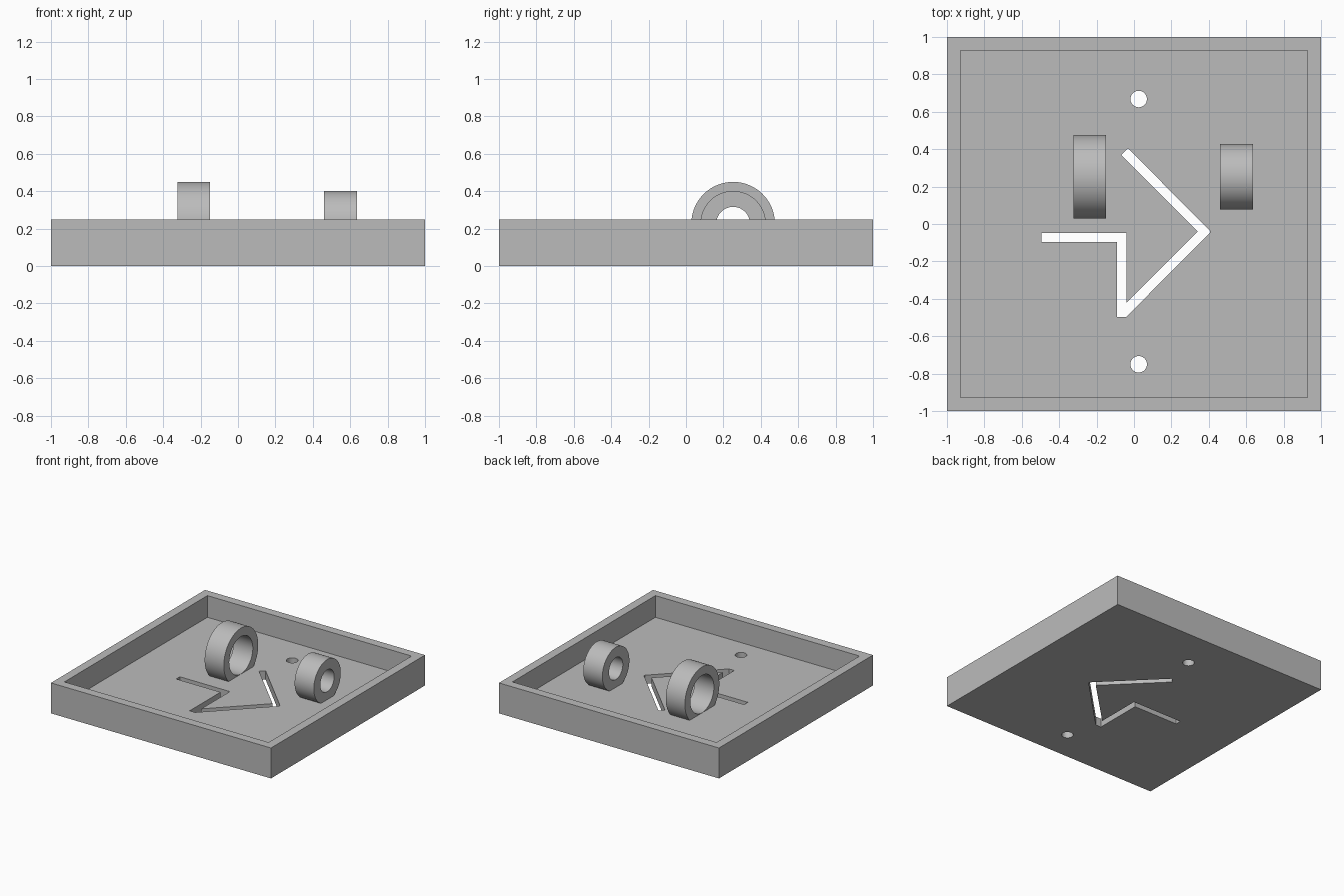
import bpy, bmesh
from math import radians

if "Cube" in bpy.data.objects:
    bpy.data.objects.remove(bpy.data.objects["Cube"], do_unlink=True)

grey = bpy.data.materials.new("plain grey")
grey.use_nodes = True
colour = (0.5, 0.5, 0.5, 1)
grey.diffuse_color = colour
grey.node_tree.nodes["Principled BSDF"].inputs["Base Color"].default_value = colour

HEIGHT, WALL, FLOOR = 0.25, 0.072, 0.072


def box(name, size, bottom, top):
    bpy.ops.mesh.primitive_cube_add(size=1, location=(0, 0, (bottom + top) / 2))
    ob = bpy.context.object
    ob.name = name
    ob.scale = (size, size, top - bottom)
    bpy.ops.object.transform_apply(location=True, rotation=False, scale=True)
    return ob


def cylinder(name, radius, length, location, along_x=False):
    bpy.ops.mesh.primitive_cylinder_add(vertices=96, radius=radius, depth=length, location=location,
                                        rotation=(0, radians(90) if along_x else 0, 0))
    ob = bpy.context.object
    ob.name = name
    bpy.ops.object.transform_apply(location=True, rotation=True, scale=True)
    return ob


def prism(name, outline, bottom, top):
    bm = bmesh.new()
    face = bm.faces.new([bm.verts.new((x, y, bottom)) for x, y in outline])
    side = bmesh.ops.extrude_face_region(bm, geom=[face])["geom"]
    moved = [v for v in side if isinstance(v, bmesh.types.BMVert)]
    bmesh.ops.translate(bm, vec=(0, 0, top - bottom), verts=moved)
    bmesh.ops.recalc_face_normals(bm, faces=bm.faces)
    mesh = bpy.data.meshes.new(name)
    bm.to_mesh(mesh)
    bm.free()
    ob = bpy.data.objects.new(name, mesh)
    bpy.context.collection.objects.link(ob)
    return ob


def cut(target, cutter):
    mod = target.modifiers.new("cut", "BOOLEAN")
    mod.operation, mod.solver, mod.object = "DIFFERENCE", "EXACT", cutter
    bpy.ops.object.select_all(action="DESELECT")
    bpy.context.view_layer.objects.active = target
    target.select_set(True)
    bpy.ops.object.modifier_apply(modifier=mod.name)
    bpy.data.objects.remove(cutter, do_unlink=True)


def finish(ob):
    ob.data.materials.clear()
    ob.data.materials.append(grey)
    bpy.ops.object.select_all(action="DESELECT")
    bpy.context.view_layer.objects.active = ob
    ob.select_set(True)
    bpy.ops.object.shade_smooth_by_angle(angle=radians(30))


# Open square tray
tray = box("tray", 2, 0, HEIGHT)
cut(tray, box("cavity", 2 - 2 * WALL, FLOOR, HEIGHT + 0.1))

# Bent slot through the floor
slot = [(-0.495, -0.048), (-0.04, -0.048), (-0.04, -0.42), (0.342, -0.04),
        (-0.067, 0.369), (-0.032, 0.404), (0.406, -0.035), (0.406, -0.047),
        (-0.042, -0.497), (-0.091, -0.497), (-0.091, -0.096), (-0.495, -0.096)]
cut(tray, prism("slot", slot, -0.1, 0.2))

# Two round holes through the floor
for y in (0.668, -0.75):
    cut(tray, cylinder("hole", 0.044, 0.4, (0.025, y, 0)))
finish(tray)

# Two rings standing on the floor
for name, x, outer, inner in (("large_ring", -0.236, 0.2235, 0.153), ("small_ring", 0.548, 0.175, 0.09)):
    centre = (x, 0.252, 0.2265)
    ring = cylinder(name, outer, 0.174, centre, True)
    cut(ring, cylinder("bore", inner, 0.4, centre, True))
    finish(ring)
